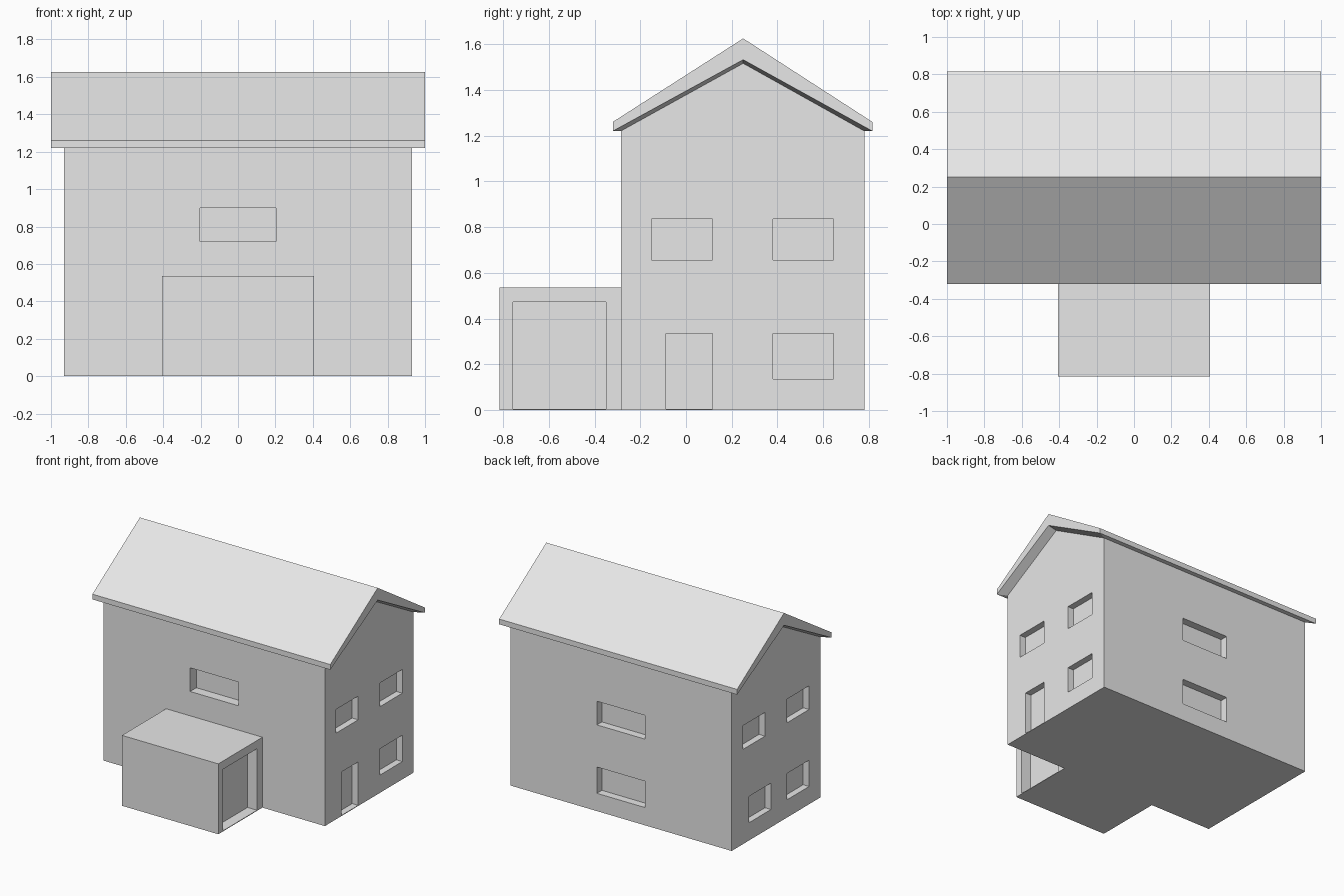
import bpy, bmesh

if "Cube" in bpy.data.objects:
    bpy.data.objects.remove(bpy.data.objects["Cube"])

gray = bpy.data.materials.new("light_gray")
gray.diffuse_color = (0.8, 0.8, 0.8, 1)
gray.use_nodes = True
gray.node_tree.nodes["Principled BSDF"].inputs["Base Color"].default_value = gray.diffuse_color


def finish(name, bm):
    bmesh.ops.recalc_face_normals(bm, faces=bm.faces[:])
    me = bpy.data.meshes.new(name)
    bm.to_mesh(me)
    bm.free()
    me.materials.append(gray)
    ob = bpy.data.objects.new(name, me)
    bpy.context.collection.objects.link(ob)
    return ob


def prism(name, profile, x0, x1):
    """Extrude a (y, z) profile along x."""
    bm = bmesh.new()
    f = bm.faces.new([bm.verts.new((x0, y, z)) for y, z in profile])
    r = bmesh.ops.extrude_face_region(bm, geom=[f])
    vs = [v for v in r["geom"] if isinstance(v, bmesh.types.BMVert)]
    bmesh.ops.translate(bm, verts=vs, vec=(x1 - x0, 0, 0))
    return finish(name, bm)


def box(name, x, y, z):
    return prism(name, [(y[0], z[0]), (y[1], z[0]), (y[1], z[1]), (y[0], z[1])], *x)


def cut(target, boxes):
    """Cut rectangular recesses into a part."""
    for b in boxes:
        cutter = box("cutter", *b)
        cutter.hide_render = True
        m = target.modifiers.new("recess", "BOOLEAN")
        m.operation, m.solver, m.object = "DIFFERENCE", "EXACT", cutter
        bpy.context.view_layer.objects.active = target
        bpy.ops.object.modifier_apply(modifier=m.name)
        bpy.data.objects.remove(cutter)


W, F, B = 0.93, -0.285, 0.78      # wall half width, front and back
EAVE, RIDGE = 1.22, 0.25          # eave height, ridge position in y

# Main walls with gables
walls = prism("house_walls", [(F, 0), (B, 0), (B, EAVE), (RIDGE, 1.516), (F, EAVE)], -W, W)

# Window and door recesses
low, mid, high = (0.135, 0.335), (0.655, 0.835), (0.72, 0.90)
right, left = (W - 0.05, W + 0.1), (-W - 0.1, -W + 0.05)
wide = (-0.203, 0.203)
cut(walls, [
    (wide, (F - 0.1, F + 0.075), high),
    (wide, (B - 0.06, B + 0.1), mid),
    (wide, (B - 0.06, B + 0.1), low),
    (right, (-0.15, 0.115), mid),
    (right, (0.38, 0.645), mid),
    (right, (0.38, 0.645), low),
    (right, (-0.088, 0.115), (0.005, 0.335)),   # side door
    (left, (-0.15, 0.115), high),
    (left, (0.38, 0.645), high),
    (left, (-0.15, 0.115), low),
    (left, (0.308, 0.573), low),
])

# Garage with its door on the right side
garage = box("garage", (-0.405, 0.405), (-0.815, F), (0, 0.535))
cut(garage, [((0.325, 0.5), (-0.757, -0.35), (0.005, 0.472))])

# Roof: solid cap whose underside narrows to the wall tops
outer = [(-0.32, EAVE), (-0.32, 1.26), (RIDGE, 1.625), (0.815, 1.26), (0.815, EAVE), (RIDGE, 1.532)]
inner = [(F, EAVE), (RIDGE, 1.516), (B, EAVE)]
bm = bmesh.new()
oa, ob_ = [[bm.verts.new((x, y, z)) for y, z in outer] for x in (-1, 1)]
ia, ib = [[bm.verts.new((x, y, z)) for y, z in inner] for x in (-W, W)]
for i in range(4):
    bm.faces.new((oa[i], oa[i + 1], ob_[i + 1], ob_[i]))
for o, n in ((oa, ia), (ob_, ib)):
    bm.faces.new(o)
    bm.faces.new((o[0], o[5], n[1], n[0]))
    bm.faces.new((o[5], o[4], n[2], n[1]))
bm.faces.new((oa[0], ia[0], ib[0], ob_[0]))
bm.faces.new((oa[4], ob_[4], ib[2], ia[2]))
finish("roof", bm)
